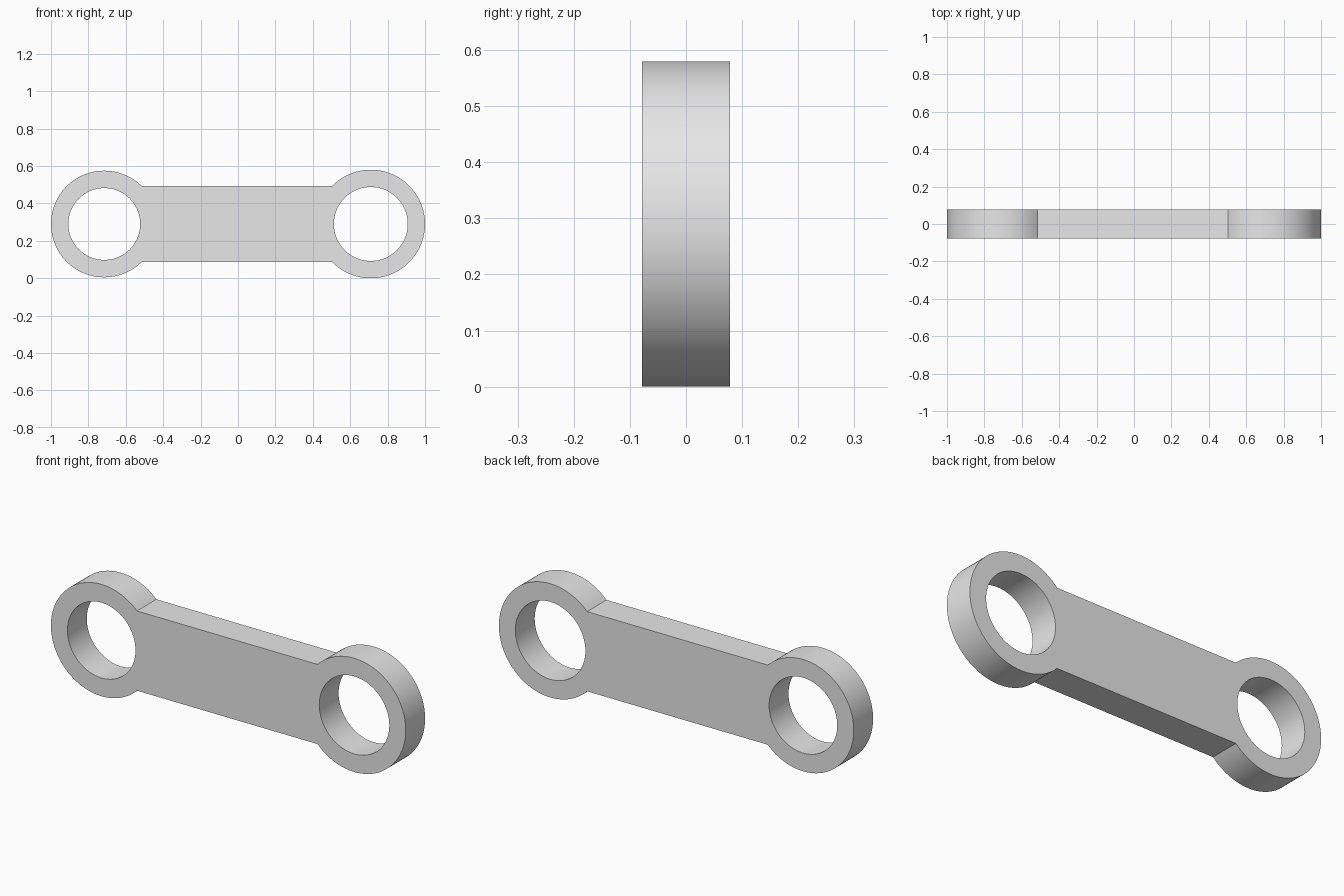
import bpy
import bmesh
import math
from mathutils import Vector

default = bpy.data.objects.get("Cube")
if default:
    bpy.data.objects.remove(default, do_unlink=True)

HALF_DEPTH = 0.078
MID_Z = 0.29
BAR_HALF = 0.203
# Each end: centre x, outer radius, hole radius
LEFT_END = (0.71, 0.29, 0.1975)
RIGHT_END = (-0.715, 0.285, 0.192)


def arc(cx, radius, start, end, steps):
    """Points on an arc in the front plane."""
    angles = [start + (end - start) * i / steps for i in range(steps + 1)]
    return [Vector((cx + radius * math.cos(a), -HALF_DEPTH,
                    MID_Z + radius * math.sin(a))) for a in angles]


def add_loop(bm, points):
    """Closed loop of edges through the points."""
    verts = [bm.verts.new(p) for p in points]
    return [bm.edges.new((v, verts[i - 1])) for i, v in enumerate(verts)]


bm = bmesh.new()

# Outline: an arc round each eye, joined by the straight bar edges
outline = []
for (cx, outer, hole), turn in ((LEFT_END, 0), (RIGHT_END, math.pi)):
    sweep = math.pi - math.asin(BAR_HALF / outer)
    outline += arc(cx, outer, turn - sweep, turn + sweep, 72)
edges = add_loop(bm, outline)

# Round holes
for cx, outer, hole in (LEFT_END, RIGHT_END):
    edges += add_loop(bm, arc(cx, hole, 0, math.tau, 72)[:-1])

# Fill the front face and extrude it to the back
bmesh.ops.triangle_fill(bm, edges=edges, use_beauty=True, normal=(0, -1, 0))
result = bmesh.ops.extrude_face_region(bm, geom=bm.faces[:], use_keep_orig=True)
back = [g for g in result["geom"] if isinstance(g, bmesh.types.BMVert)]
bmesh.ops.translate(bm, verts=back, vec=(0, 2 * HALF_DEPTH, 0))
bmesh.ops.recalc_face_normals(bm, faces=bm.faces[:])

mesh = bpy.data.meshes.new("connecting_link")
bm.to_mesh(mesh)
bm.free()
link = bpy.data.objects.new("connecting_link", mesh)
bpy.context.collection.objects.link(link)

# Plain grey
grey = bpy.data.materials.new("light_grey")
grey.use_nodes = True
colour = (0.8, 0.8, 0.8, 1)
grey.diffuse_color = colour
grey.node_tree.nodes["Principled BSDF"].inputs["Base Color"].default_value = colour
mesh.materials.append(grey)

# Smooth round walls, crisp rims
bpy.ops.object.select_all(action="DESELECT")
link.select_set(True)
bpy.context.view_layer.objects.active = link
bpy.ops.object.shade_smooth_by_angle(angle=math.radians(30))
